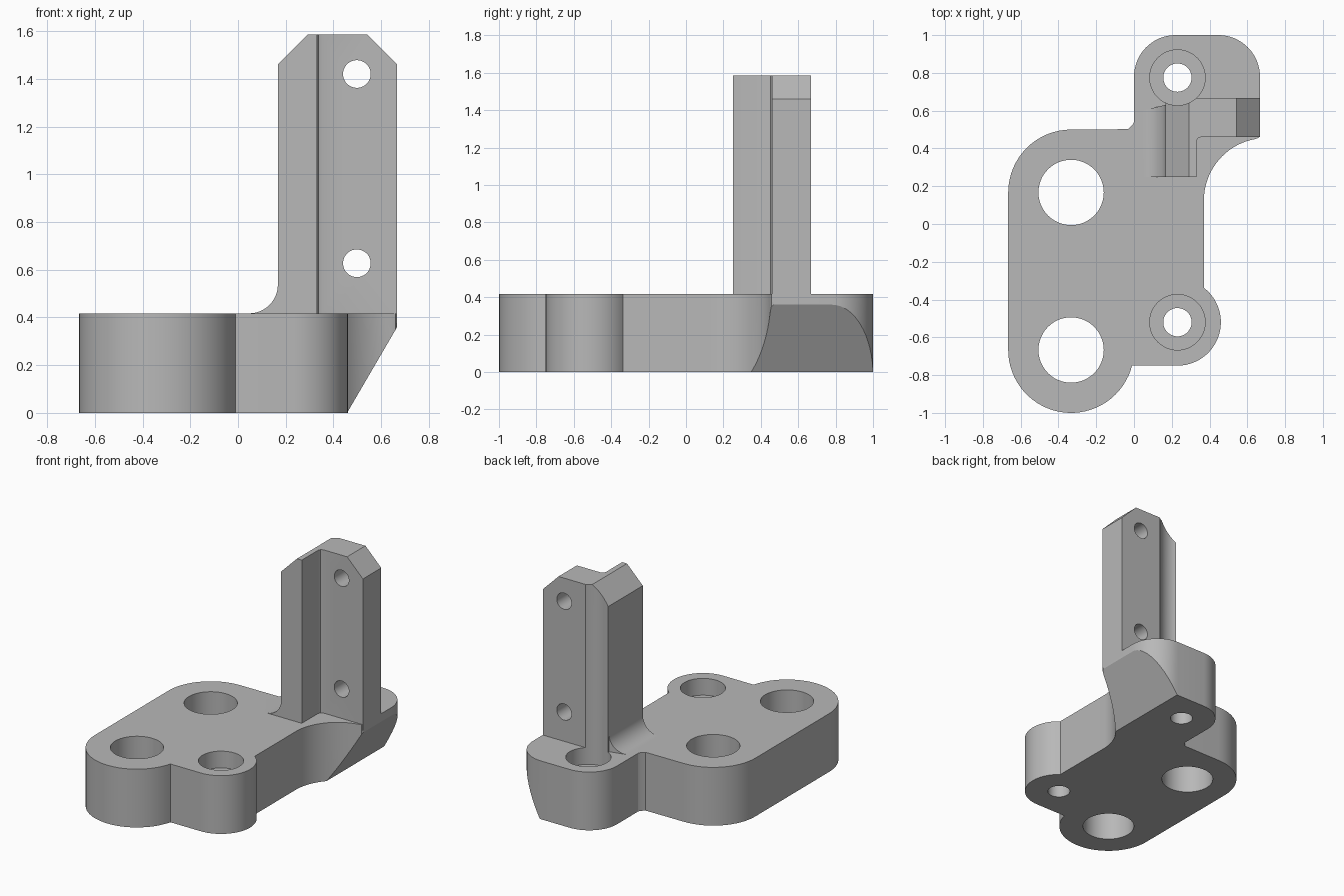
import bpy
from math import cos, sin, radians

default = bpy.data.objects.get("Cube")
if default:
    bpy.data.objects.remove(default, do_unlink=True)

grey = bpy.data.materials.new("plain grey")
grey.use_nodes = True
GREY = (0.48, 0.48, 0.48, 1)
grey.diffuse_color = GREY
grey.node_tree.nodes["Principled BSDF"].inputs["Base Color"].default_value = GREY

TOP = 0.417      # top of the base
HEIGHT = 1.585   # top of the upright


def arc(cx, cy, r, a0, a1, n=16):
    """Points along an arc, angles in degrees."""
    angles = [radians(a0 + (a1 - a0) * i / n) for i in range(n + 1)]
    return [(cx + r * cos(a), cy + r * sin(a)) for a in angles]


def prism(name, profile, low, high, axis="z"):
    """Extrude a counter-clockwise profile along z, or an xz profile along y."""
    n = len(profile)
    if axis == "z":
        verts = [(a, b, h) for h in (low, high) for a, b in profile]
    else:
        verts = [(a, h, b) for h in (high, low) for a, b in profile]
    faces = [list(range(n))[::-1], list(range(n, 2 * n))]
    faces += [(i, (i + 1) % n, n + (i + 1) % n, n + i) for i in range(n)]
    mesh = bpy.data.meshes.new(name)
    mesh.from_pydata(verts, [], faces)
    mesh.materials.append(grey)
    obj = bpy.data.objects.new(name, mesh)
    bpy.context.collection.objects.link(obj)
    return obj


def rod(name, a, b, r, low, high, axis="z"):
    return prism(name, arc(a, b, r, 0, 360, 48)[:-1], low, high, axis)


def combine(target, tool, operation):
    """Boolean the tool into the target, then discard the tool."""
    mod = target.modifiers.new(operation.lower(), "BOOLEAN")
    mod.operation, mod.object, mod.solver = operation, tool, "EXACT"
    bpy.context.view_layer.update()
    graph = bpy.context.evaluated_depsgraph_get()
    result = bpy.data.meshes.new_from_object(target.evaluated_get(graph))
    target.modifiers.clear()
    target.data = result
    bpy.data.objects.remove(tool, do_unlink=True)


# Base outline, counter-clockwise from the front left lobe
outline = arc(-0.333, -0.667, 0.333, 180, 345.6, 32)
outline += arc(0.23, -0.52, 0.23, -90, 52.5, 24)
outline += arc(0.70, 0.125, 0.33, 180, 100, 18)
outline += [(0.66, 0.456), (0.667, 0.468)]
outline += arc(0.447, 0.78, 0.22, 0, 90)
outline += arc(0.22, 0.78, 0.22, 90, 180)
outline += [(0, 0.54), (-0.008, 0.525), (-0.03, 0.502)]
outline += arc(-0.333, 0.167, 0.333, 90, 180)
bracket = prism("mounting_bracket", outline, 0, TOP)

# Slanted undercut below the upright
slope = (0.667 - 0.457) / 0.36
undercut = prism("undercut", [(0.457 - slope * 0.1, -0.1), (1, -0.1),
                              (1, 0.36 + 0.333 / slope)], 0.05, 1.2, "y")
combine(bracket, undercut, "DIFFERENCE")

# Upright with an L-shaped section and chamfered top corners
section = [(0.167, 0.25), (0.33, 0.25), (0.33, 0.435), (0.337, 0.453),
           (0.355, 0.46), (0.667, 0.46), (0.667, 0.667), (0.167, 0.667)]
upright = prism("upright", section, 0.375, HEIGHT)
for side in (-1, 1):
    edge, mid = 0.417 + side * 0.25, 0.417 + side * 0.125
    corner = [(edge + side * 0.1, 1.36), (edge + side * 0.1, 1.685),
              (mid - side * 0.1, 1.685)]
    if side < 0:
        corner.reverse()
    combine(upright, prism("corner", corner, 0, 1, "y"), "DIFFERENCE")
combine(bracket, upright, "UNION")

# Fillet at the left foot of the upright
foot = [(0.2, 0.38), (0.2, 0.537)] + arc(0.047, 0.537, 0.12, 0, -90, 12)
foot += [(0.047, 0.38)]
fillet = prism("foot_fillet", foot[::-1], 0.25, 0.61, "y")
for v in fillet.data.vertices:
    if v.co.y > 0.5:
        v.co.y += 0.25 * (v.co.x - 0.085)
combine(bracket, fillet, "UNION")

# Large through holes
for y in (-0.667, 0.167):
    combine(bracket, rod("hole", -0.333, y, 0.173, -1, 2), "DIFFERENCE")

# Counterbored holes; the back one also clears the upright
for y in (-0.52, 0.775):
    combine(bracket, rod("bore", 0.23, y, 0.147, TOP - 0.12, 2), "DIFFERENCE")
    combine(bracket, rod("hole", 0.23, y, 0.075, -1, 2), "DIFFERENCE")

# Cross holes through the upright
for z in (0.627, 1.42):
    combine(bracket, rod("hole", 0.498, z, 0.058, 0, 1.2, "y"), "DIFFERENCE")

bracket.data.materials.clear()
bracket.data.materials.append(grey)
for face in bracket.data.polygons:
    face.material_index = 0

bpy.ops.object.select_all(action="DESELECT")
bracket.select_set(True)
bpy.context.view_layer.objects.active = bracket
bpy.ops.object.shade_smooth_by_angle(angle=radians(25))
